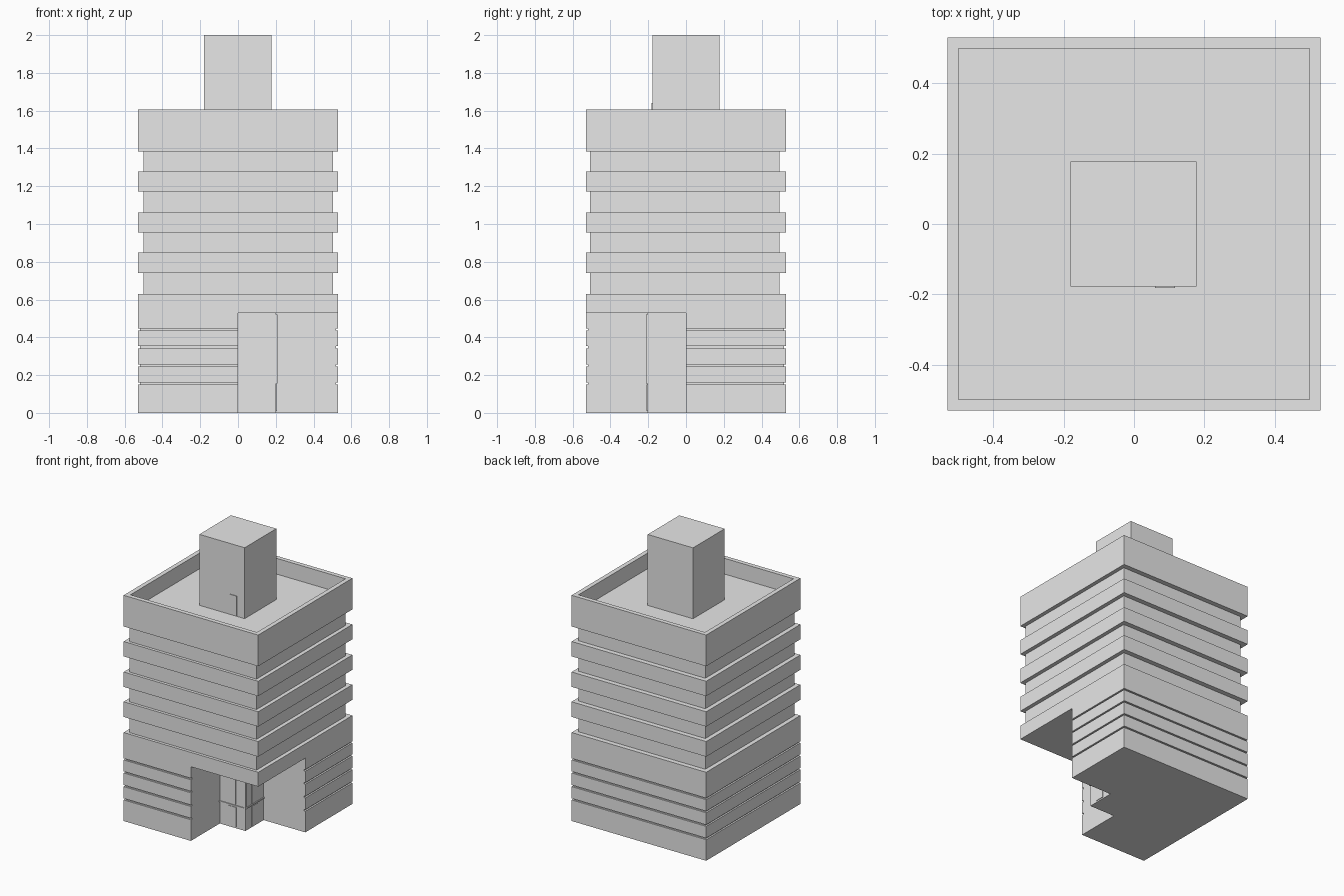
import bpy, bmesh

if "Cube" in bpy.data.objects:
    bpy.data.objects.remove(bpy.data.objects["Cube"])

grey = bpy.data.materials.new("plain_grey")
grey.diffuse_color = (0.8, 0.8, 0.8, 1)
grey.use_nodes = True
grey.node_tree.nodes["Principled BSDF"].inputs["Base Color"].default_value = grey.diffuse_color

H = 0.53          # half width of the building
SOFFIT = 0.528    # underside of the corner overhang
ROOF = 1.495      # roof deck inside the parapet


def finish(name, bm):
    bmesh.ops.recalc_face_normals(bm, faces=bm.faces)
    mesh = bpy.data.meshes.new(name)
    bm.to_mesh(mesh)
    bm.free()
    mesh.materials.append(grey)
    obj = bpy.data.objects.new(name, mesh)
    bpy.context.collection.objects.link(obj)
    return obj


def prism(name, outline, z0, z1, well=None):
    """Extrude an outline; well=(inset, depth) sinks the top face."""
    bm = bmesh.new()
    base = bm.faces.new([bm.verts.new((x, y, z0)) for x, y in outline])
    top = bmesh.ops.extrude_face_region(bm, geom=[base], use_keep_orig=True)["geom"]
    for v in top:
        if isinstance(v, bmesh.types.BMVert):
            v.co.z = z1
    if well:
        bmesh.ops.recalc_face_normals(bm, faces=bm.faces)
        lid = max(bm.faces, key=lambda f: f.calc_center_median().z)
        bmesh.ops.inset_region(bm, faces=[lid], thickness=well[0])
        ext = bmesh.ops.extrude_discrete_faces(bm, faces=[lid])["faces"][0]
        for v in ext.verts:
            v.co.z -= well[1]
    return finish(name, bm)


def rect(x0, x1, y0, y1):
    return [(x0, y0), (x1, y0), (x1, y1), (x0, y1)]


def box(name, x0, x1, y0, y1, z0, z1):
    return prism(name, rect(x0, x1, y0, y1), z0, z1)


def corner_cut(h):
    """Square plan with the front right quarter left open."""
    return [(-h, -h), (0, -h), (0, 0), (h, 0), (h, h), (-h, h)]


# Lower storeys: courses of cladding separated by thin recessed joints
z = 0.0
for i, joint in enumerate((0.15, 0.245, 0.342, 0.435)):
    prism(f"base_course_{i}", corner_cut(H), z, joint)
    prism(f"base_joint_{i}", corner_cut(H - 0.012), joint, joint + 0.011)
    z = joint + 0.011
prism("base_course_top", corner_cut(H), z, SOFFIT)
box("overhang_slab", -H, H, -H, H, SOFFIT, 0.63)

# Upper storeys: recessed window bands between projecting spandrels
bands = ((0.63, 0.741), (0.849, 0.955), (1.061, 1.172), (1.278, 1.385))
for i, (z0, z1) in enumerate(bands):
    box(f"window_band_{i}", -0.499, 0.502, -0.509, 0.495, z0, z1)
    if i < len(bands) - 1:
        box(f"spandrel_{i}", -H, H, -H, H, z1, bands[i + 1][0])

# Top spandrel with sunken roof deck
prism("roof_parapet", rect(-H, H, -H, H), 1.385, 1.607, (0.045, 1.607 - ROOF))

# Rooftop lift tower and its door
box("lift_tower", -0.18, 0.177, -0.178, 0.178, ROOF, 2.0)
box("lift_tower_door", 0.06, 0.117, -0.182, -0.177, ROOF + 0.005, 1.64)

# Entrance lobby tucked in the open corner
box("entrance_lobby", 0, 0.202, -0.205, 0, 0, SOFFIT)
box("lobby_front_door", 0.067, 0.131, -0.209, -0.204, 0.01, 0.15)
box("lobby_side_door", 0.201, 0.206, -0.139, -0.075, 0.01, 0.15)
box("lobby_front_window", 0.073, 0.126, -0.209, -0.204, 0.167, 0.515)
box("lobby_side_window", 0.201, 0.206, -0.136, -0.08, 0.167, 0.515)
box("lobby_ledge", 0, 0.208, -0.211, 0, 0.155, 0.164)
box("lobby_corner_post", 0.194, 0.208, -0.211, -0.197, 0.164, 0.52)
